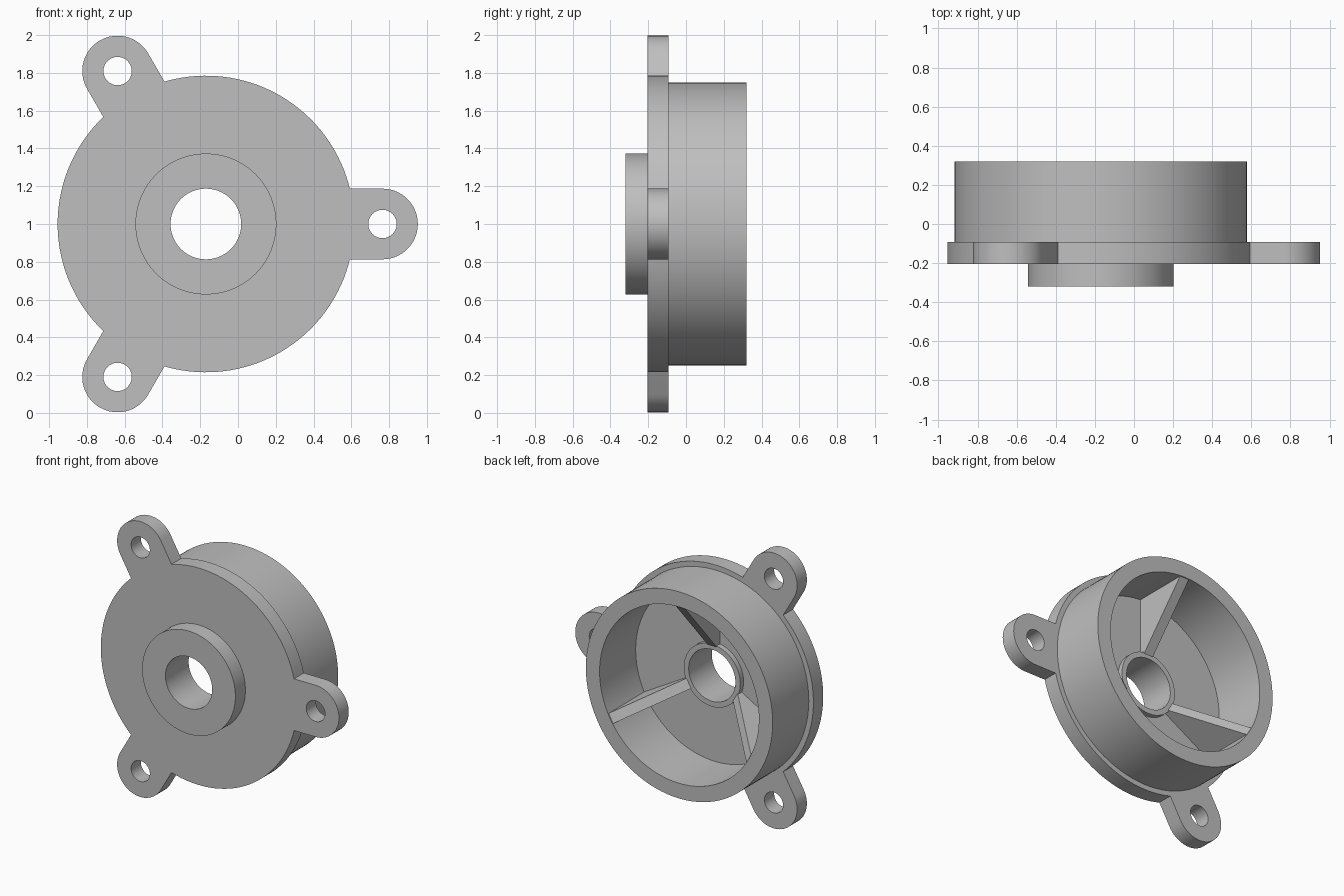
import bpy
import bmesh
from math import sin, cos, asin, pi, radians
from mathutils import Matrix, Vector

cube = bpy.data.objects.get("Cube")
if cube:
    bpy.data.objects.remove(cube, do_unlink=True)

CENTRE = Vector((-0.17, 0, 1))
BORE, BOSS, TUBE = 0.187, 0.373, 0.226
CUP_IN, CUP_OUT, PLATE = 0.638, 0.748, 0.785
LUG_R, LUG_DIST, LUG_HOLE = 0.187, 0.935, 0.075
FRONT, PLATE_FRONT, PLATE_BACK, TUBE_END, BACK = -0.32, -0.205, -0.093, -0.055, 0.32

grey = bpy.data.materials.new("plain grey")
grey.use_nodes = True
colour = (0.52, 0.52, 0.52, 1)
grey.diffuse_color = colour
grey.node_tree.nodes["Principled BSDF"].inputs["Base Color"].default_value = colour


def arc(radius, start, end, steps, centre=(0, 0)):
    """Points on an arc, both ends included."""
    angles = [start + (end - start) * i / steps for i in range(steps + 1)]
    return [(centre[0] + radius * cos(a), centre[1] + radius * sin(a)) for a in angles]


def circle(radius, steps=128, centre=(0, 0)):
    return arc(radius, 0, 2 * pi, steps, centre)[:-1]


def frame(u, v, w):
    """Matrix taking local axes to the given directions at the hub centre."""
    m = Matrix((u, v, w)).transposed().to_4x4()
    m.translation = CENTRE
    return m


AXIAL = frame((1, 0, 0), (0, 0, 1), (0, 1, 0))


def prism(name, loops, low, high, matrix=AXIAL):
    """Extrude an outline with holes between two levels."""
    bm = bmesh.new()
    edges = []
    for loop in loops:
        verts = [bm.verts.new((u, v, low)) for u, v in loop]
        edges += [bm.edges.new((a, b)) for a, b in zip(verts, verts[1:] + verts[:1])]
    bmesh.ops.triangle_fill(bm, edges=edges, use_beauty=True)
    new = bmesh.ops.extrude_face_region(bm, geom=bm.faces[:], use_keep_orig=True)["geom"]
    moved = [g for g in new if isinstance(g, bmesh.types.BMVert)]
    bmesh.ops.translate(bm, verts=moved, vec=(0, 0, high - low))
    bm.transform(matrix)
    bmesh.ops.recalc_face_normals(bm, faces=bm.faces[:])
    mesh = bpy.data.meshes.new(name)
    bm.to_mesh(mesh)
    bm.free()
    mesh.materials.append(grey)
    obj = bpy.data.objects.new(name, mesh)
    bpy.context.collection.objects.link(obj)
    return obj


# Flange plate with three rounded mounting lugs
outline, holes = [], [circle(BORE)]
half = asin(LUG_R / PLATE)
for k in range(3):
    a = radians(120 * k)
    hub = (LUG_DIST * cos(a), LUG_DIST * sin(a))
    outline += arc(LUG_R, a - pi / 2, a + pi / 2, 32, hub)
    outline += arc(PLATE, a + half, a + radians(120) - half, 36)
    holes.append(circle(LUG_HOLE, 48, hub))
parts = [prism("flange_plate", [outline] + holes, PLATE_FRONT, PLATE_BACK)]

# Concentric rings: front boss, rear cup wall, short inner collar
parts.append(prism("front_boss", [circle(BOSS), circle(BORE)], FRONT, PLATE_FRONT))
parts.append(prism("cup_wall", [circle(CUP_OUT), circle(CUP_IN)], PLATE_BACK, BACK))
parts.append(prism("inner_collar", [circle(TUBE), circle(BORE)], PLATE_BACK, TUBE_END))

# Sloped ribs between the collar and the cup wall
rib = [(0.215, -0.1), (0.66, -0.1), (0.66, 0.315), (0.64, 0.315), (0.215, TUBE_END)]
for k in range(3):
    a = radians(90 + 120 * k)
    m = frame((cos(a), 0, sin(a)), (0, 1, 0), (-sin(a), 0, cos(a)))
    parts.append(prism(f"rib_{k + 1}", [rib], -0.037, 0.037, m))

# Smooth curved walls, keep rims sharp
bpy.ops.object.select_all(action="DESELECT")
for obj in parts:
    obj.select_set(True)
bpy.context.view_layer.objects.active = parts[0]
bpy.ops.object.shade_smooth_by_angle(angle=radians(30))
